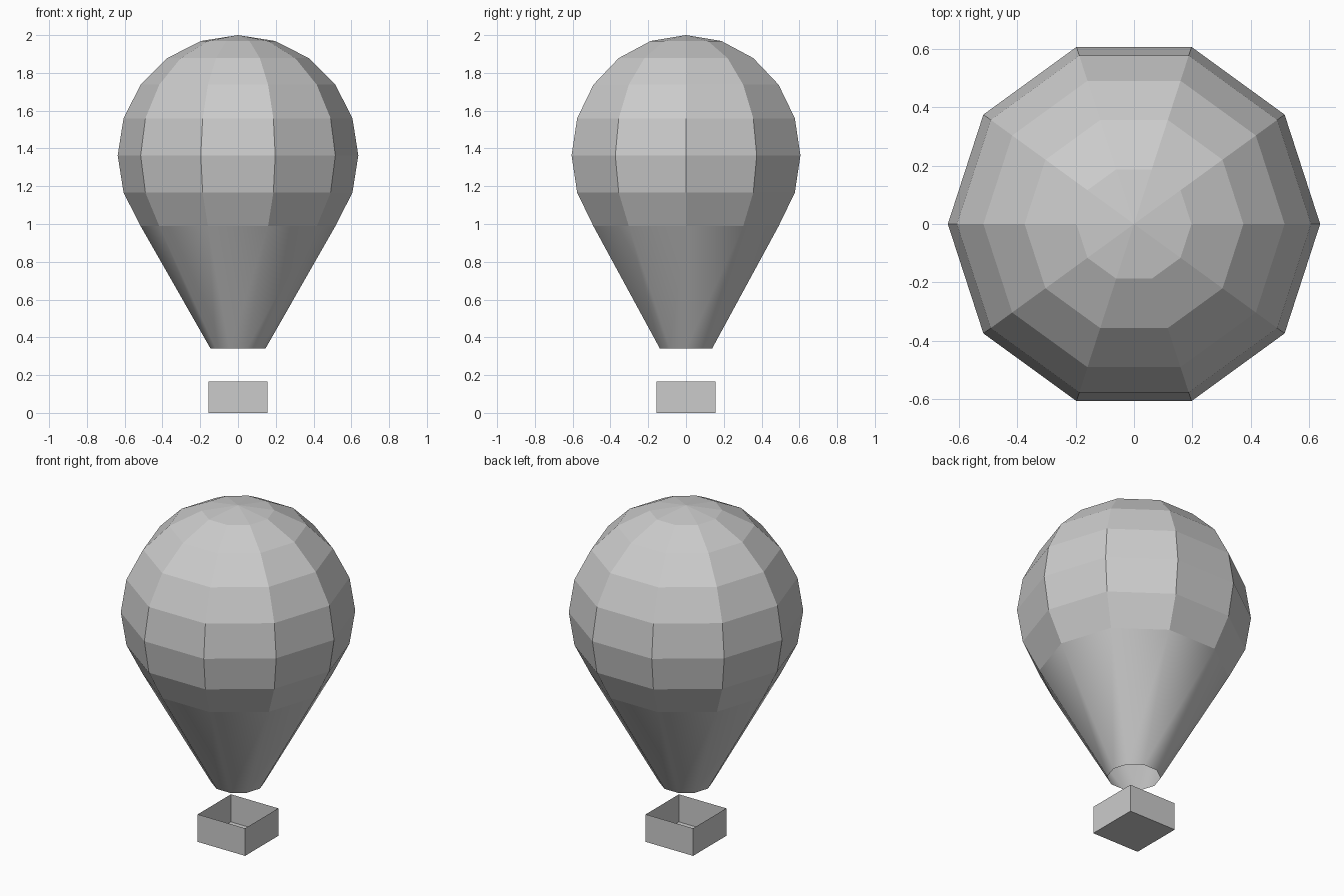
import bpy, bmesh
from math import sin, cos, pi

if "Cube" in bpy.data.objects:
    bpy.data.objects.remove(bpy.data.objects["Cube"])

SIDES, R, CZ = 10, 0.637, 1.363


def add_object(name, bm, smooth=False):
    for f in bm.faces:
        f.smooth = smooth
    mesh = bpy.data.meshes.new(name)
    bm.to_mesh(mesh)
    bm.free()
    ob = bpy.data.objects.new(name, mesh)
    bpy.context.collection.objects.link(ob)
    return ob


def lathe(name, profile, smooth=False):
    """Sweep (radius, z) points, listed bottom to top, into an open shell."""
    bm = bmesh.new()
    rings = []
    for r, z in profile:
        if r < 1e-5:
            rings.append([bm.verts.new((0, 0, z))] * SIDES)
        else:
            rings.append([bm.verts.new((r * cos(2 * pi * i / SIDES),
                                        r * sin(2 * pi * i / SIDES), z))
                          for i in range(SIDES)])
    for lo, hi in zip(rings, rings[1:]):
        for i in range(SIDES):
            j = (i + 1) % SIDES
            quad = [lo[i], lo[j], hi[j], hi[i]]
            bm.faces.new(list(dict.fromkeys(quad)))
    return add_object(name, bm, smooth)


# Faceted dome: a ten-ring sphere cut off three rings from the bottom
dome = [(R * sin(k * pi / 10), CZ + R * cos(k * pi / 10)) for k in range(7, -1, -1)]
lathe("envelope_dome", dome)

# Smooth tapered lower envelope with an open mouth
lathe("envelope_cone", [(0.145, 0.34), dome[0]], smooth=True)

# Thin-walled open basket
W, H = 0.157, 0.165
bm = bmesh.new()
bmesh.ops.create_cube(bm, size=1)
for v in bm.verts:
    v.co = (v.co.x * 2 * W, v.co.y * 2 * W, (v.co.z + 0.5) * H)
bm.normal_update()
bmesh.ops.delete(bm, geom=[f for f in bm.faces if f.normal.z > 0.9],
                 context='FACES_ONLY')
add_object("basket", bm)
